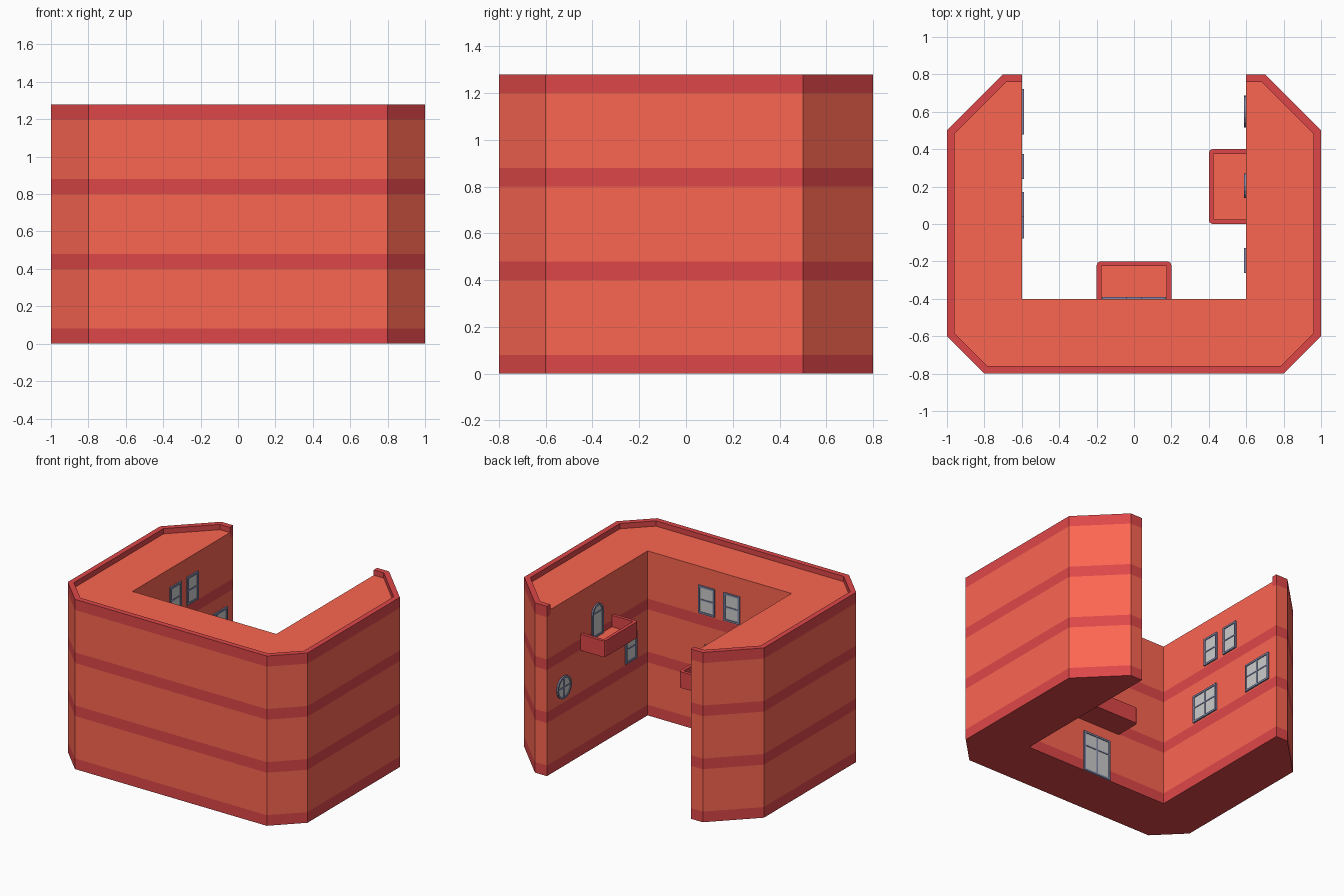
import bpy, bmesh
from math import pi, sin, cos
from mathutils import Matrix

if "Cube" in bpy.data.objects:
    bpy.data.objects.remove(bpy.data.objects["Cube"])

def material(name, rgb):
    m = bpy.data.materials.new(name)
    m.diffuse_color = (*rgb, 1)
    m.use_nodes = True
    m.node_tree.nodes["Principled BSDF"].inputs["Base Color"].default_value = m.diffuse_color
    return m

WALL = material("wall_orange", (0.97, 0.133, 0.083))
BAND = material("band_red", (0.73, 0.062, 0.066))
FRAME = material("frame_blue_grey", (0.22, 0.25, 0.4))
GLASS = material("glass_grey", (0.54, 0.54, 0.56))

def build(name, faces, mats, matrix=Matrix()):
    """faces: list of (points, material index); welded into one closed mesh"""
    bm = bmesh.new()
    for pts, mi in faces:
        bm.faces.new([bm.verts.new(p) for p in pts]).material_index = mi
    bmesh.ops.remove_doubles(bm, verts=bm.verts, dist=1e-5)
    bmesh.ops.recalc_face_normals(bm, faces=bm.faces)
    me = bpy.data.meshes.new(name)
    bm.to_mesh(me)
    bm.free()
    for m in mats:
        me.materials.append(m)
    ob = bpy.data.objects.new(name, me)
    ob.matrix_world = matrix
    bpy.context.collection.objects.link(ob)
    return ob

def at(pts, z):
    return [(x, y, z) for x, y in pts]

def strip(a, b, mi, closed=False):
    """quads between two equal rows of points"""
    n = len(a)
    return [([a[i], a[(i + 1) % n], b[(i + 1) % n], b[i]], mi)
            for i in range(n if closed else n - 1)]

def rim(outer, inner, z0, z1, mi):
    """raised edge: outside, top, inside and the two end caps"""
    o0, o1, i0, i1 = at(outer, z0), at(outer, z1), at(inner, z0), at(inner, z1)
    f = strip(o0, o1, mi) + strip(o1, i1, mi) + strip(i1, i0, mi)
    return f + [([o0[k], o1[k], i1[k], i0[k]], mi) for k in (0, -1)]

def mirrored(half):
    return half + [(-x, y) for x, y in reversed(half)]

# U-shaped building with flush bands and a parapet on the outer sides
ROOF = 1.24
outer = mirrored([(-.6, .8), (-.7, .8), (-1, .5), (-1, -.6), (-.8, -.8)])
inner = mirrored([(-.6, .76), (-.683, .76), (-.96, .483), (-.96, -.583), (-.783, -.76)])
court = [(.6, -.4), (-.6, -.4)]
plan = outer + [(.6, .76)] + court + [(-.6, .76)]
levels = [0, .08, .4, .48, .8, .88, 1.2]
faces = [(at(plan, 0), 1), (at(inner + court, ROOF), 0)]
for k in range(6):
    faces += strip(at(plan, levels[k]), at(plan, levels[k + 1]), (k + 1) % 2, True)
# top course: band outside, plain wall in the courtyard
top = strip(at(plan, 1.2), at(plan, ROOF), 1, True)
faces += [(p, 0 if 10 <= i <= 12 else 1) for i, (p, _) in enumerate(top)]
faces += rim(outer, inner, ROOF, 1.28, 1)
build("building", faces, [WALL, BAND])

# Courtyard walls: local x along the wall, local y out of it
def wall(side, pos):
    if side == "back":
        return Matrix.Translation((pos, -.4, 0))
    if side == "left":
        return Matrix.Translation((-.6, pos, 0)) @ Matrix.Rotation(-pi / 2, 4, 'Z')
    return Matrix.Translation((.6, pos, 0)) @ Matrix.Rotation(pi / 2, 4, 'Z')

# Balconies: tray with rounded corners and a parapet
def balcony(name, side, pos, z):
    out = mirrored([(-.2, 0), (-.2, .18), (-.194, .194), (-.18, .2)])
    inn = mirrored([(-.175, 0), (-.175, .17), (-.174, .174), (-.17, .175)])
    f = [(at(out, z), 1), (at(inn, z + .035), 0)]
    f += strip(at(out, z), at(out, z + .035), 1)
    f += rim(out, inn, z + .035, z + .122, 1)
    build(name, f, [WALL, BAND], wall(side, pos))

balcony("back_balcony", "back", 0, .395)
balcony("right_balcony", "right", .2, .795)

# Windows and doors: raised frame, recessed glass and glazing bars
D, G, B = .011, .005, .014

def window(name, side, pos, z, outline, cols=(), rows=()):
    w = max(x for x, _ in outline)
    hs = [h for _, h in outline]
    mid, hh = (max(hs) + min(hs)) / 2, (max(hs) - min(hs)) / 2
    inn = [(x * (1 - B / w), mid + (h - mid) * (1 - B / hh)) for x, h in outline]
    def ring(pts, y):
        return [(x, y, z + h) for x, h in pts]
    f = strip(ring(outline, 0), ring(outline, D), 0, True)
    f += strip(ring(outline, D), ring(inn, D), 0, True)
    f += strip(ring(inn, D), ring(inn, G), 0, True)
    f.append((ring(inn, G), 1))
    f.append((ring(outline, 0), 0))
    build(name, f, [FRAME, GLASS], wall(side, pos))
    t, bw, bh = .005, w - B, hh - B
    boxes = [(c - t, c + t, mid - bh, mid + bh) for c in cols]
    boxes += [(-bw, bw, r - t, r + t) for r in rows]
    for i, (x0, x1, h0, h1) in enumerate(boxes):
        r = [(x0, h0), (x1, h0), (x1, h1), (x0, h1)]
        y1 = D - .002 - .0005 * i
        bar = strip(ring(r, G), ring(r, y1), 0, True)
        bar += [(ring(r, G), 0), (ring(r, y1), 0)]
        build(name + "_bar", bar, [FRAME], wall(side, pos))

def rect(w, h):
    return [(-w / 2, 0), (w / 2, 0), (w / 2, h), (-w / 2, h)]

H = .21
# Single sash windows
for side, pos, z in [("back", -.105, .89), ("back", .105, .89), ("left", .105, .89),
                     ("left", .308, .89), ("right", -.195, .488)]:
    window("sash_window", side, pos, z, rect(.134, H), rows=[H / 2])
# Double windows
for pos in (.045, .6):
    window("double_window", "left", pos, .49, rect(.245, H), cols=[0], rows=[H * .55])
# Double doors: ground entrance and balcony door
window("entrance_door", "back", 0, 0, rect(.235, .31), cols=[0], rows=[.2])
window("balcony_door", "back", 0, .43, rect(.235, .235), cols=[0], rows=[.15])
# Round window
circle = [(.085 * cos(pi * i / 8), .085 * sin(pi * i / 8)) for i in range(16)]
window("round_window", "right", .602, .597, circle, cols=[0], rows=[0])
# Arched balcony door
arch = [(-.066, 0), (.066, 0)]
arch += [(.066 * cos(pi * i / 8), .18 + .066 * sin(pi * i / 8)) for i in range(9)]
window("arched_door", "right", .204, .83, arch, rows=[.18])
